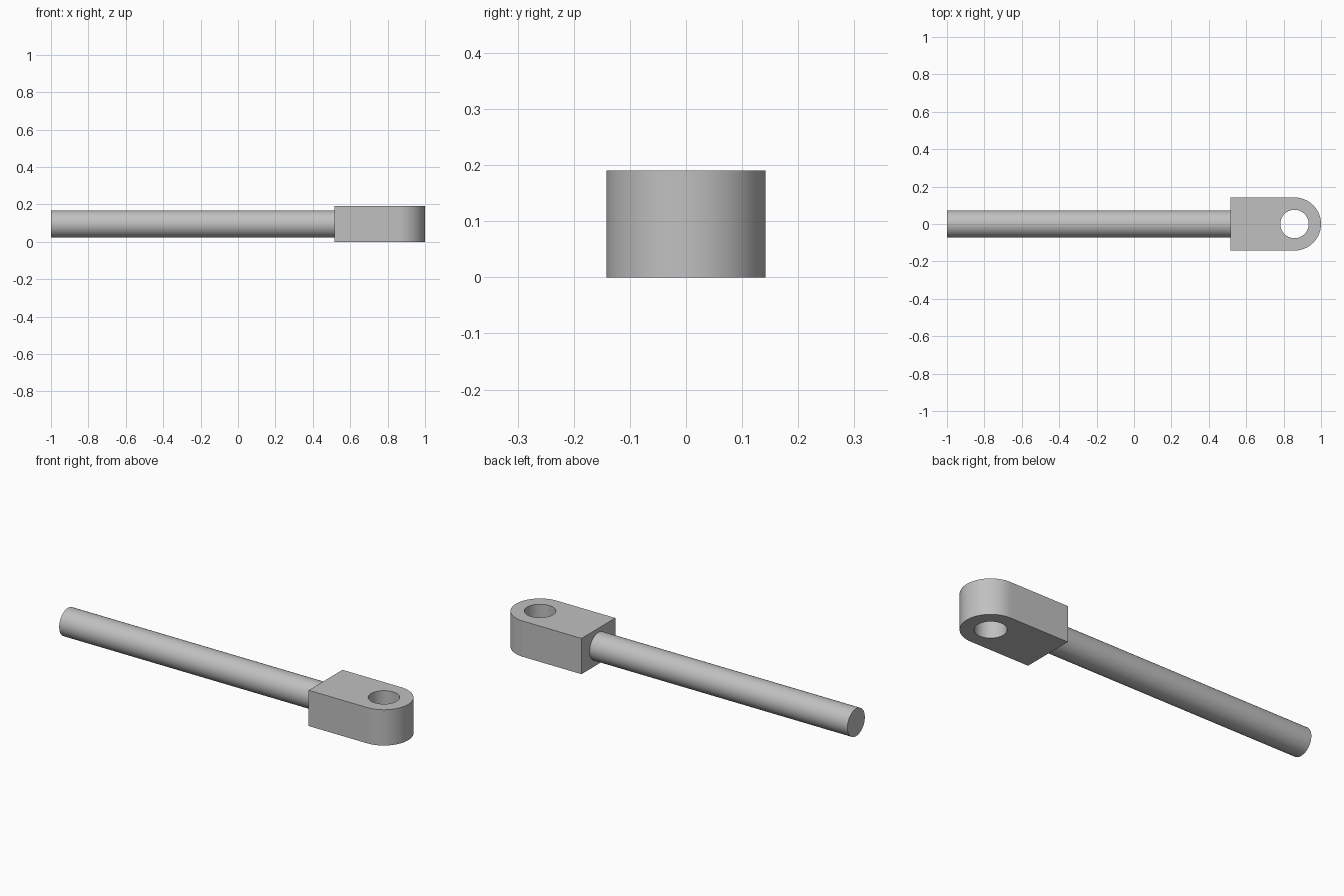
import bpy, bmesh, math
from mathutils import Matrix, Vector

if "Cube" in bpy.data.objects:
    bpy.data.objects.remove(bpy.data.objects["Cube"], do_unlink=True)

HEIGHT = 0.19
HALF_WIDTH = 0.142
EYE_X = 1 - HALF_WIDTH
BLOCK_X = 0.515
HOLE_R = 0.076
ROD_R = 0.073

steel = bpy.data.materials.new("grey steel")
steel.use_nodes = True
color = (0.53, 0.53, 0.53, 1)
steel.diffuse_color = color
steel.node_tree.nodes["Principled BSDF"].inputs["Base Color"].default_value = color


def finish(bm, name):
    bmesh.ops.recalc_face_normals(bm, faces=bm.faces)
    mesh = bpy.data.meshes.new(name)
    bm.to_mesh(mesh)
    bm.free()
    mesh.materials.append(steel)
    obj = bpy.data.objects.new(name, mesh)
    bpy.context.collection.objects.link(obj)
    bpy.ops.object.select_all(action="DESELECT")
    obj.select_set(True)
    bpy.context.view_layer.objects.active = obj
    bpy.ops.object.shade_smooth_by_angle(angle=math.radians(30))
    return obj


def outline_radius(a):
    """Distance from the eye centre to the rounded block outline."""
    c, s = math.cos(a), abs(math.sin(a))
    if c > -1e-6:
        return HALF_WIDTH
    side = HALF_WIDTH / s if s > 1e-6 else math.inf
    return min(side, (EYE_X - BLOCK_X) / -c)


# Eye block: rounded end with a vertical through hole
corner = math.atan2(HALF_WIDTH, BLOCK_X - EYE_X)
angles = [2 * math.pi * i / 64 for i in range(64)]
angles = sorted(angles + [corner, 2 * math.pi - corner])
bm = bmesh.new()
columns = []
for a in angles:
    ring = []
    for r, z in ((HOLE_R, 0), (outline_radius(a), 0),
                 (outline_radius(a), HEIGHT), (HOLE_R, HEIGHT)):
        ring.append(bm.verts.new((EYE_X + r * math.cos(a), r * math.sin(a), z)))
    columns.append(ring)
for i, here in enumerate(columns):
    after = columns[(i + 1) % len(columns)]
    for k in range(4):
        j = (k + 1) % 4
        bm.faces.new((here[k], here[j], after[j], after[k]))
finish(bm, "eye_block")

# Round rod, running from the far end to the block
bm = bmesh.new()
length = BLOCK_X + 1
place = Matrix.Translation(Vector((BLOCK_X - length / 2, 0, HEIGHT / 2)))
bmesh.ops.create_cone(bm, cap_ends=True, segments=64, radius1=ROD_R, radius2=ROD_R,
                      depth=length, matrix=place @ Matrix.Rotation(math.pi / 2, 4, "Y"))
finish(bm, "rod")
